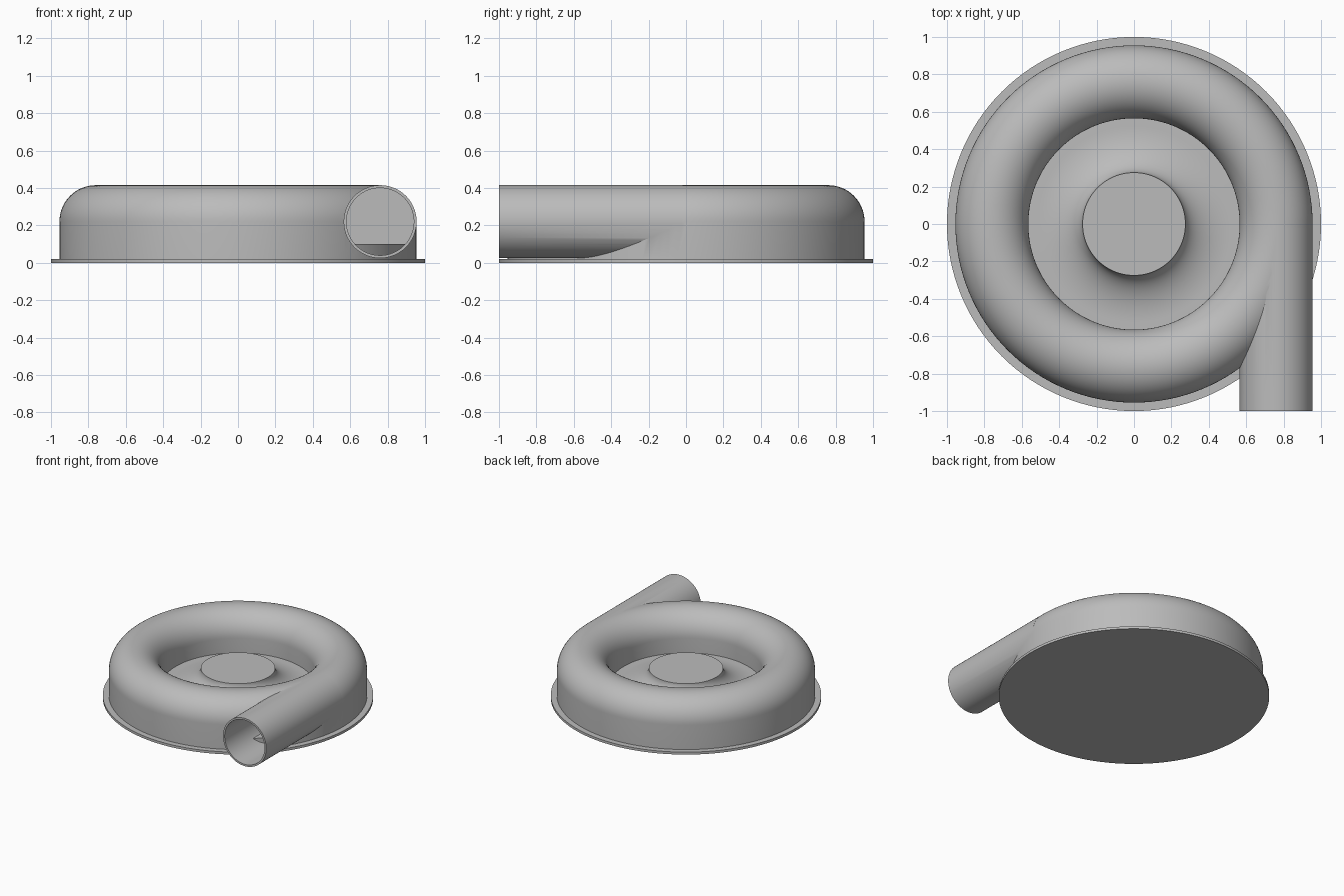
import bpy, bmesh, math
from mathutils import Matrix

cube = bpy.data.objects.get("Cube")
if cube:
    bpy.data.objects.remove(cube, do_unlink=True)

metal = bpy.data.materials.new("plain_grey")
metal.use_nodes = True
GREY = (0.5, 0.5, 0.5, 1)
metal.diffuse_color = GREY
metal.node_tree.nodes["Principled BSDF"].inputs["Base Color"].default_value = GREY

SEG = 128
RING, TUBE, MID, WALL = 0.76, 0.195, 0.22, 0.015
PLATE, FLOOR = 0.02, 0.1


def add_object(name, bm):
    bmesh.ops.remove_doubles(bm, verts=bm.verts, dist=1e-5)
    bmesh.ops.recalc_face_normals(bm, faces=bm.faces)
    mesh = bpy.data.meshes.new(name)
    bm.to_mesh(mesh)
    bm.free()
    mesh.materials.append(metal)
    ob = bpy.data.objects.new(name, mesh)
    bpy.context.collection.objects.link(ob)
    return ob


def lathe(name, profile, closed=False):
    """Spin an (r, z) profile around the vertical axis."""
    bm = bmesh.new()
    verts = [bm.verts.new((r, 0, z)) for r, z in profile]
    edges = [bm.edges.new(p) for p in zip(verts, verts[1:])]
    if closed:
        edges.append(bm.edges.new((verts[-1], verts[0])))
    bmesh.ops.spin(bm, geom=verts + edges, cent=(0, 0, 0), axis=(0, 0, 1),
                   angle=math.tau, steps=SEG, use_merge=True)
    return add_object(name, bm)


def rod(name, radius, y0, y1):
    """Solid cylinder lying along y at the outlet position."""
    bm = bmesh.new()
    place = (Matrix.Translation((RING, (y0 + y1) / 2, MID))
             @ Matrix.Rotation(math.pi / 2, 4, "X"))
    bmesh.ops.create_cone(bm, cap_ends=True, segments=96, radius1=radius,
                          radius2=radius, depth=y1 - y0, matrix=place)
    return add_object(name, bm)


def smooth(ob):
    bpy.ops.object.select_all(action="DESELECT")
    ob.select_set(True)
    bpy.context.view_layer.objects.active = ob
    bpy.ops.object.shade_smooth_by_angle(angle=math.radians(30))


def combine(ob, other, operation):
    mod = ob.modifiers.new(operation.lower(), "BOOLEAN")
    mod.object, mod.operation, mod.solver = other, operation, "EXACT"
    bpy.context.view_layer.objects.active = ob
    bpy.ops.object.modifier_apply(modifier=mod.name)
    bpy.data.objects.remove(other, do_unlink=True)


def arch(radius, steps=32):
    """Upper half of the tube section, from outside to inside."""
    return [(RING + radius * math.cos(math.pi * i / steps),
             MID + radius * math.sin(math.pi * i / steps))
            for i in range(steps + 1)]


# Round base plate
base = lathe("base_plate", [(0, 0), (1, 0), (1, PLATE), (0, PLATE)])

# Hollow ring casing with straight outer and inner skirts
outside = [(RING + TUBE, PLATE)] + arch(TUBE) + [(RING - TUBE, FLOOR)]
inside = ([(RING - TUBE + WALL, FLOOR)] + arch(TUBE - WALL)[::-1]
          + [(RING + TUBE - WALL, PLATE)])
casing = lathe("ring_casing", outside + inside, closed=True)

# Tangential outlet pipe, joined to the casing and bored through
combine(casing, rod("outlet_pipe", TUBE, -1, -0.02), "UNION")
combine(casing, rod("outlet_bore", TUBE - WALL, -1.1, -0.03), "DIFFERENCE")

# Inner floor with a hub that flares out of it
HUB_R, HUB_Z, FLARE = 0.275, 0.24, 0.25
flare = [(HUB_R + FLARE * (1 - math.cos(a)), HUB_Z - (HUB_Z - FLOOR) * math.sin(a))
         for a in (math.pi / 2 * i / 20 for i in range(21))]
hub = lathe("floor_and_hub", [(0, HUB_Z)] + flare
            + [(RING + TUBE - WALL, FLOOR), (RING + TUBE - WALL, PLATE)])

for part in (base, casing, hub):
    smooth(part)
